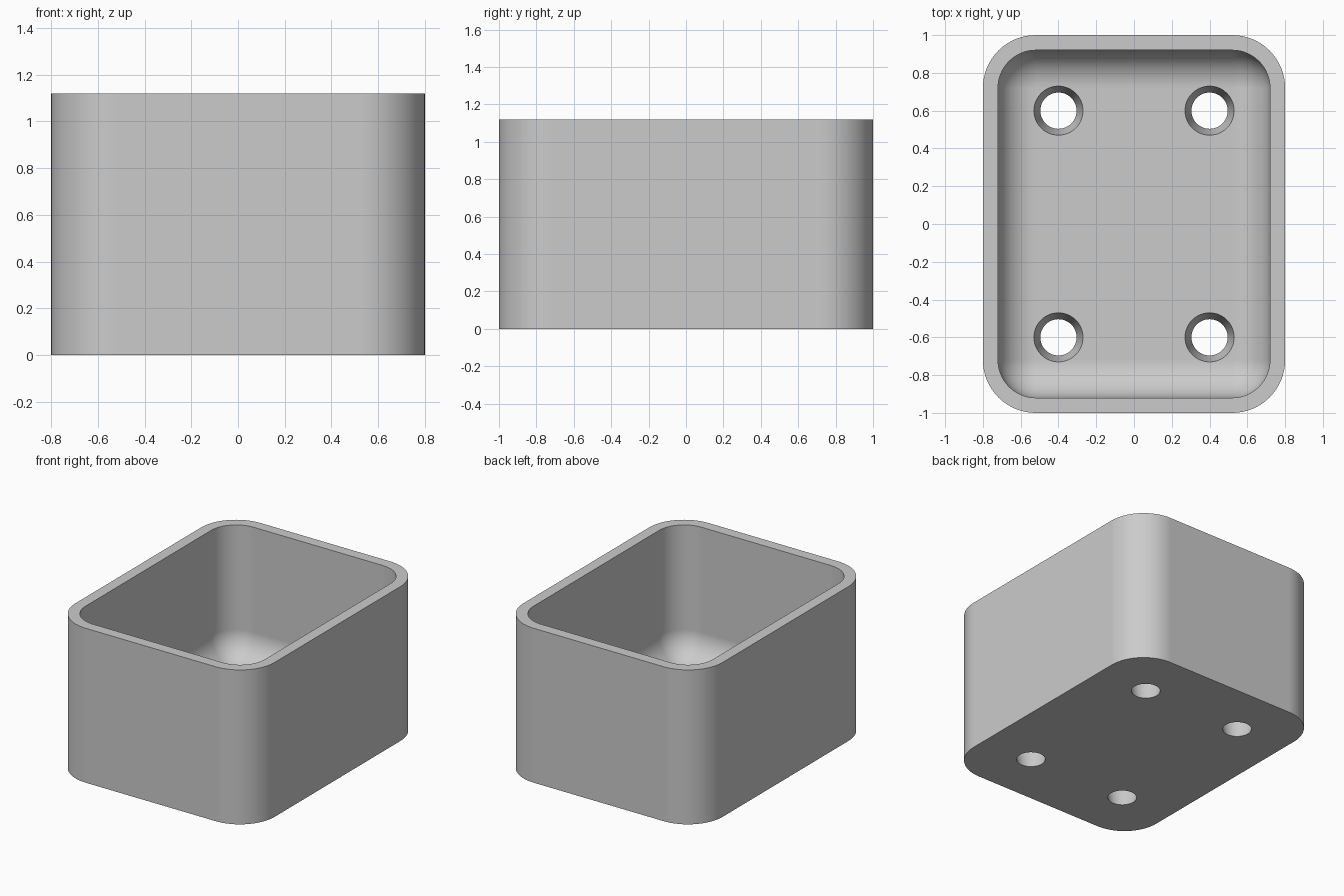
import bpy, bmesh
from math import sin, cos, pi, radians

old = bpy.data.objects.get("Cube")
if old:
    bpy.data.objects.remove(old, do_unlink=True)

HALF_X, HALF_Y, HEIGHT = 0.8, 1.0, 1.12
CORNER, WALL, FLOOR, FILLET = 0.28, 0.08, 0.16, 0.2
STEPS = 16

grey = bpy.data.materials.new("plain grey")
grey.use_nodes = True
grey.diffuse_color = (0.6, 0.6, 0.6, 1)
grey.node_tree.nodes["Principled BSDF"].inputs["Base Color"].default_value = (0.6, 0.6, 0.6, 1)


def rounded_loop(bm, inset, z):
    """Ring of vertices around a rounded rectangle, shrunk by inset."""
    r = max(CORNER - inset, 0)
    cx, cy = HALF_X - CORNER, HALF_Y - CORNER
    ring = []
    for k, (sx, sy) in enumerate([(1, 1), (-1, 1), (-1, -1), (1, -1)]):
        for i in range(STEPS + 1):
            a = (k + i / STEPS) * pi / 2
            ring.append(bm.verts.new((sx * cx + r * cos(a), sy * cy + r * sin(a), z)))
    return ring


def make_object(name, bm):
    bmesh.ops.recalc_face_normals(bm, faces=bm.faces)
    mesh = bpy.data.meshes.new(name)
    bm.to_mesh(mesh)
    bm.free()
    obj = bpy.data.objects.new(name, mesh)
    mesh.materials.append(grey)
    bpy.context.collection.objects.link(obj)
    return obj


# Open box: outer wall, rim, inner wall, rounded inner bottom edge
profile = [(0, 0), (0, HEIGHT), (WALL, HEIGHT)]
for i in range(STEPS + 1):
    a = i / STEPS * pi / 2
    profile.append((WALL + FILLET * (1 - cos(a)), FLOOR + FILLET * (1 - sin(a))))

bm = bmesh.new()
rings = [rounded_loop(bm, inset, z) for inset, z in profile]
for low, high in zip(rings, rings[1:]):
    for i in range(len(low)):
        j = (i + 1) % len(low)
        bm.faces.new((low[i], low[j], high[j], high[i]))
bm.faces.new(rings[0])
bm.faces.new(rings[-1])
bmesh.ops.remove_doubles(bm, verts=bm.verts, dist=1e-5)
box = make_object("open_box", bm)

# Four tapered holes through the floor
HOLE_BOTTOM, HOLE_TOP, OVER = 0.096, 0.13, 0.03
slope = (HOLE_TOP - HOLE_BOTTOM) / FLOOR
bm = bmesh.new()
for x in (-0.4, 0.4):
    for y in (-0.6, 0.6):
        cone = bmesh.ops.create_cone(
            bm, cap_ends=True, segments=48, depth=FLOOR + 2 * OVER,
            radius1=HOLE_BOTTOM - slope * OVER, radius2=HOLE_TOP + slope * OVER)
        bmesh.ops.translate(bm, verts=cone["verts"], vec=(x, y, FLOOR / 2))
cutter = make_object("hole_cutter", bm)
cutter.hide_render = True

cut = box.modifiers.new("holes", "BOOLEAN")
cut.operation = "DIFFERENCE"
cut.solver = "EXACT"
cut.object = cutter

bpy.ops.object.select_all(action="DESELECT")
box.select_set(True)
bpy.context.view_layer.objects.active = box
bpy.ops.object.modifier_apply(modifier=cut.name)
bpy.data.objects.remove(cutter, do_unlink=True)

# Smooth curved walls, crisp rim and hole edges
bpy.ops.object.shade_smooth_by_angle(angle=radians(30))
normals = box.modifiers.new("even shading", "WEIGHTED_NORMAL")
normals.keep_sharp = True
